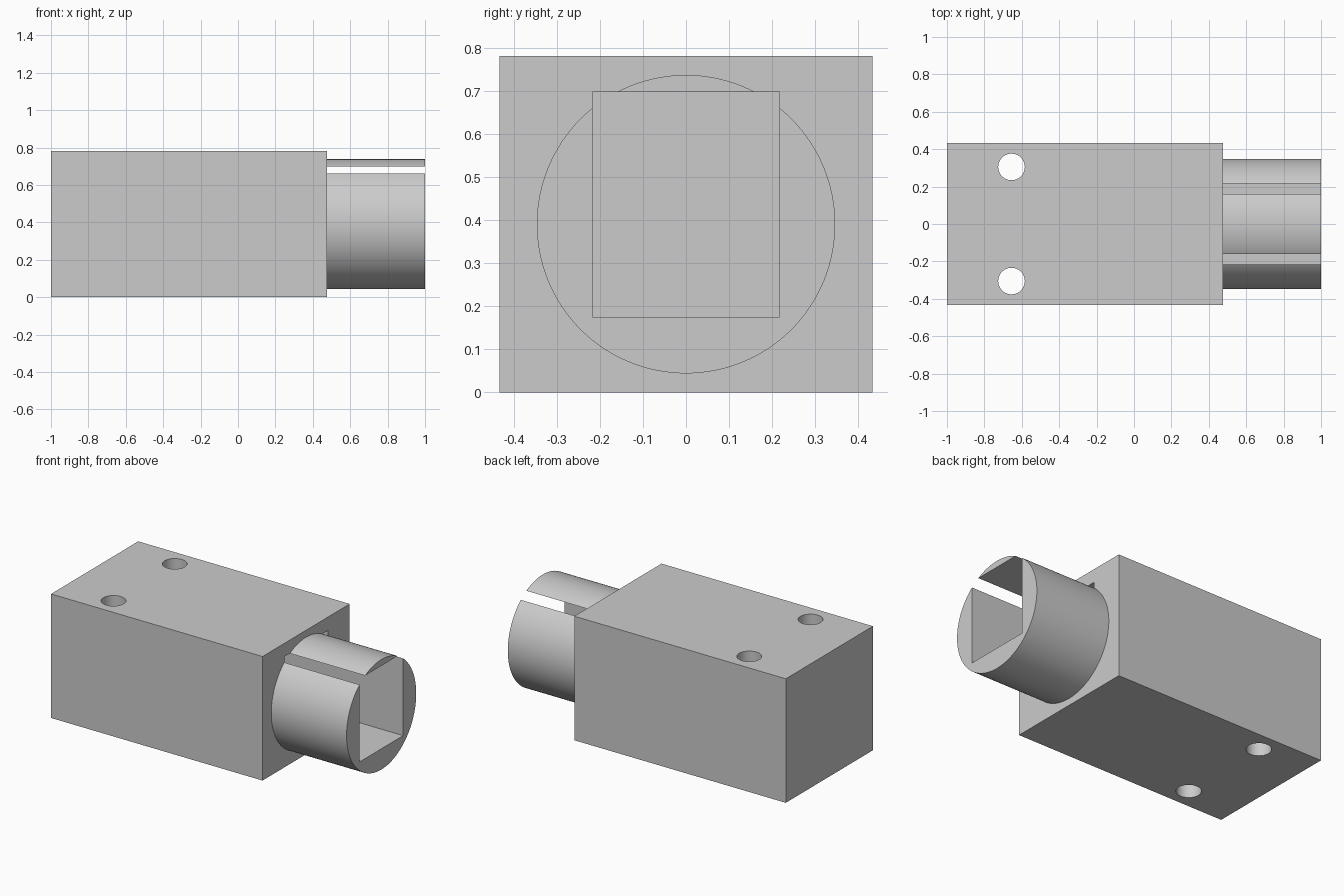
import bpy
import math

cube = bpy.data.objects.get("Cube")
if cube:
    bpy.data.objects.remove(cube, do_unlink=True)

grey = bpy.data.materials.new("plain grey")
grey.use_nodes = True
colour = (0.6, 0.6, 0.6, 1)
grey.diffuse_color = colour
grey.node_tree.nodes["Principled BSDF"].inputs["Base Color"].default_value = colour


def box(name, low, high):
    centre = [(a + b) / 2 for a, b in zip(low, high)]
    bpy.ops.mesh.primitive_cube_add(size=1, location=centre)
    ob = bpy.context.object
    ob.name = name
    ob.scale = [b - a for a, b in zip(low, high)]
    bpy.ops.object.transform_apply(location=True, rotation=True, scale=True)
    ob.data.materials.append(grey)
    return ob


def cylinder(name, centre, radius, depth, sides, rotation=(0, 0, 0)):
    bpy.ops.mesh.primitive_cylinder_add(
        vertices=sides, radius=radius, depth=depth, location=centre, rotation=rotation)
    ob = bpy.context.object
    ob.name = name
    bpy.ops.object.transform_apply(location=True, rotation=True, scale=True)
    ob.data.materials.append(grey)
    return ob


def combine(target, tool, operation):
    mod = target.modifiers.new(operation.title(), "BOOLEAN")
    mod.operation = operation
    mod.solver = "EXACT"
    mod.object = tool
    bpy.context.view_layer.objects.active = target
    bpy.ops.object.modifier_apply(modifier=mod.name)
    bpy.data.objects.remove(tool, do_unlink=True)


height = 0.782
shoulder = 0.475

# Rectangular block with a round spigot on its right end
body = box("block_with_spigot", (-1, -0.434, 0), (shoulder, 0.434, height))
inset = 0.1
spigot = cylinder("spigot", ((shoulder - inset + 1) / 2, 0, height / 2), 0.347,
                  1 - shoulder + inset, 128, (0, math.pi / 2, 0))
combine(body, spigot, "UNION")

# Rectangular socket that breaks through the upper sides of the spigot
socket = box("socket_cutter", (-0.83, -0.217, 0.175), (1.1, 0.217, 0.698))
combine(body, socket, "DIFFERENCE")

# Pair of vertical bolt holes
for side in (-1, 1):
    hole = cylinder("bolt_hole_cutter", (-0.655, side * 0.305, height / 2), 0.071, 1, 64)
    combine(body, hole, "DIFFERENCE")

# Smooth round walls, crisp edges
bpy.ops.object.select_all(action="DESELECT")
body.select_set(True)
bpy.context.view_layer.objects.active = body
bpy.ops.object.shade_smooth_by_angle(angle=math.radians(25))
